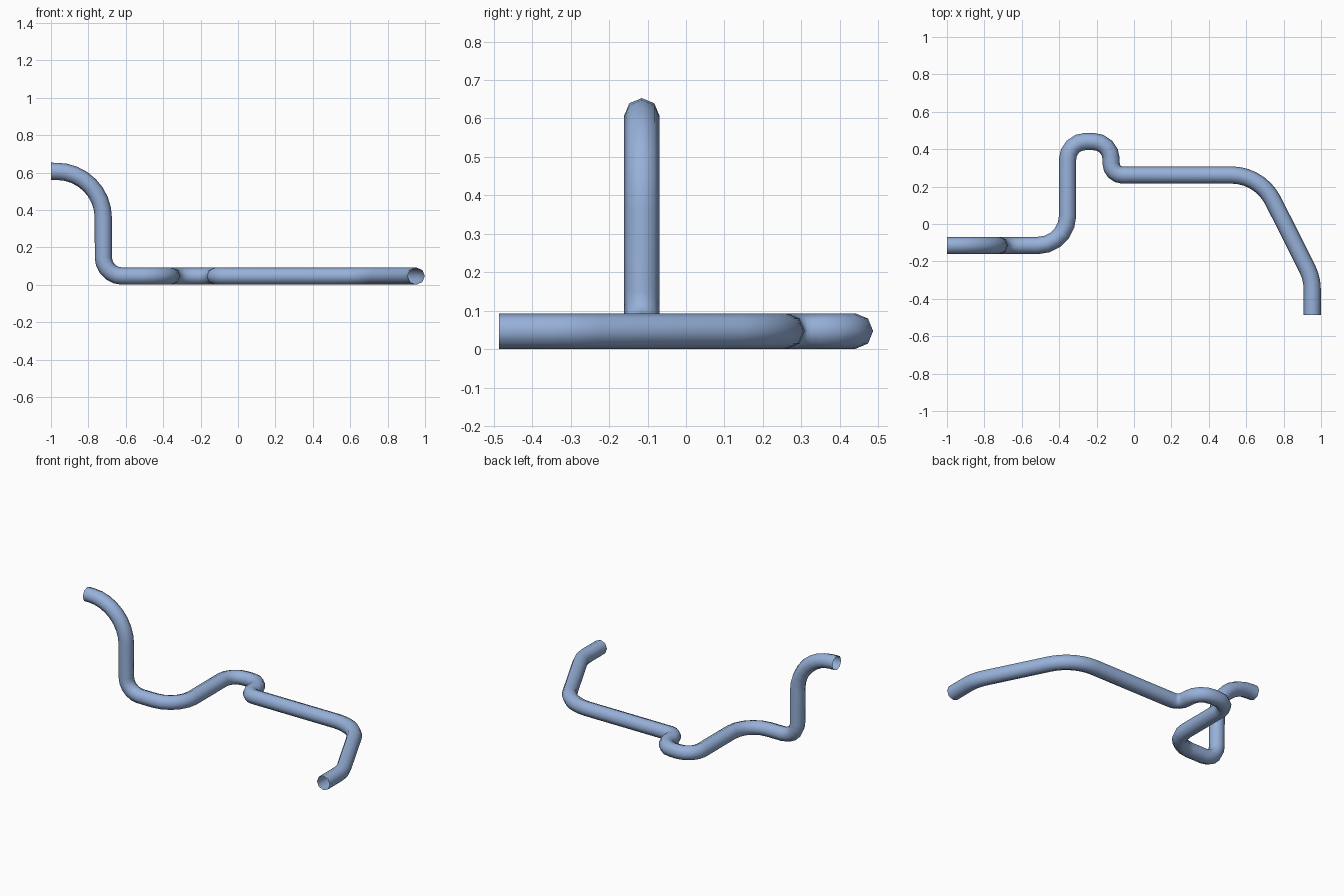
import bpy
import math
from mathutils import Vector

cube = bpy.data.objects.get("Cube")
if cube:
    bpy.data.objects.remove(cube, do_unlink=True)

RADIUS = 0.046
LOW = 0.047     # height of the tube's centre line where it lies flat
ROW = -0.115    # depth of the raised end

# Corners of the centre line: position, bend radius, bend segments
corners = [
    ((-1.0, ROW, 0.607), 0, 0),
    ((-0.72, ROW, 0.607), 0.25, 8),
    ((-0.72, ROW, LOW), 0.10, 5),
    ((-0.355, ROW, LOW), 0.16, 5),
    ((-0.355, 0.441, LOW), 0.095, 4),
    ((-0.122, 0.441, LOW), 0.095, 4),
    ((-0.122, 0.262, LOW), 0.06, 4),
    ((0.674, 0.262, LOW), 0.25, 7),
    ((0.953, -0.291, LOW), 0.25, 3),
    ((0.953, -0.487, LOW), 0, 0),
]


def rounded_path(corners):
    """Replace each corner by a circular arc tangent to both legs."""
    pts = [Vector(c[0]) for c in corners]
    path = [pts[0]]
    for i in range(1, len(pts) - 1):
        _, radius, steps = corners[i]
        d_in = (pts[i] - pts[i - 1]).normalized()
        d_out = (pts[i + 1] - pts[i]).normalized()
        turn = d_in.angle(d_out)
        start = pts[i] - d_in * radius * math.tan(turn / 2)
        side = (d_out - d_in * d_in.dot(d_out)).normalized()
        for k in range(steps + 1):
            a = turn * k / steps
            path.append(start + d_in * radius * math.sin(a)
                        + side * radius * (1 - math.cos(a)))
    path.append(pts[-1])
    return path


# Bent tube: an eight-sided, open-ended sweep
path = rounded_path(corners)
curve = bpy.data.curves.new("bent_tube", 'CURVE')
curve.dimensions = '3D'
curve.bevel_depth = RADIUS
curve.bevel_resolution = 2
curve.use_fill_caps = False
spline = curve.splines.new('POLY')
spline.points.add(len(path) - 1)
for point, co in zip(spline.points, path):
    point.co = (*co, 1)

tube = bpy.data.objects.new("bent_tube", curve)
bpy.context.collection.objects.link(tube)
bpy.ops.object.select_all(action='DESELECT')
tube.select_set(True)
bpy.context.view_layer.objects.active = tube
bpy.ops.object.convert(target='MESH')
tube = bpy.context.view_layer.objects.active
bpy.ops.object.shade_smooth()

# Single blue finish
colour = (0.31, 0.44, 0.70, 1)
blue = bpy.data.materials.new("soft_blue")
blue.use_nodes = True
blue.diffuse_color = colour
blue.node_tree.nodes["Principled BSDF"].inputs["Base Color"].default_value = colour
tube.data.materials.clear()
tube.data.materials.append(blue)
